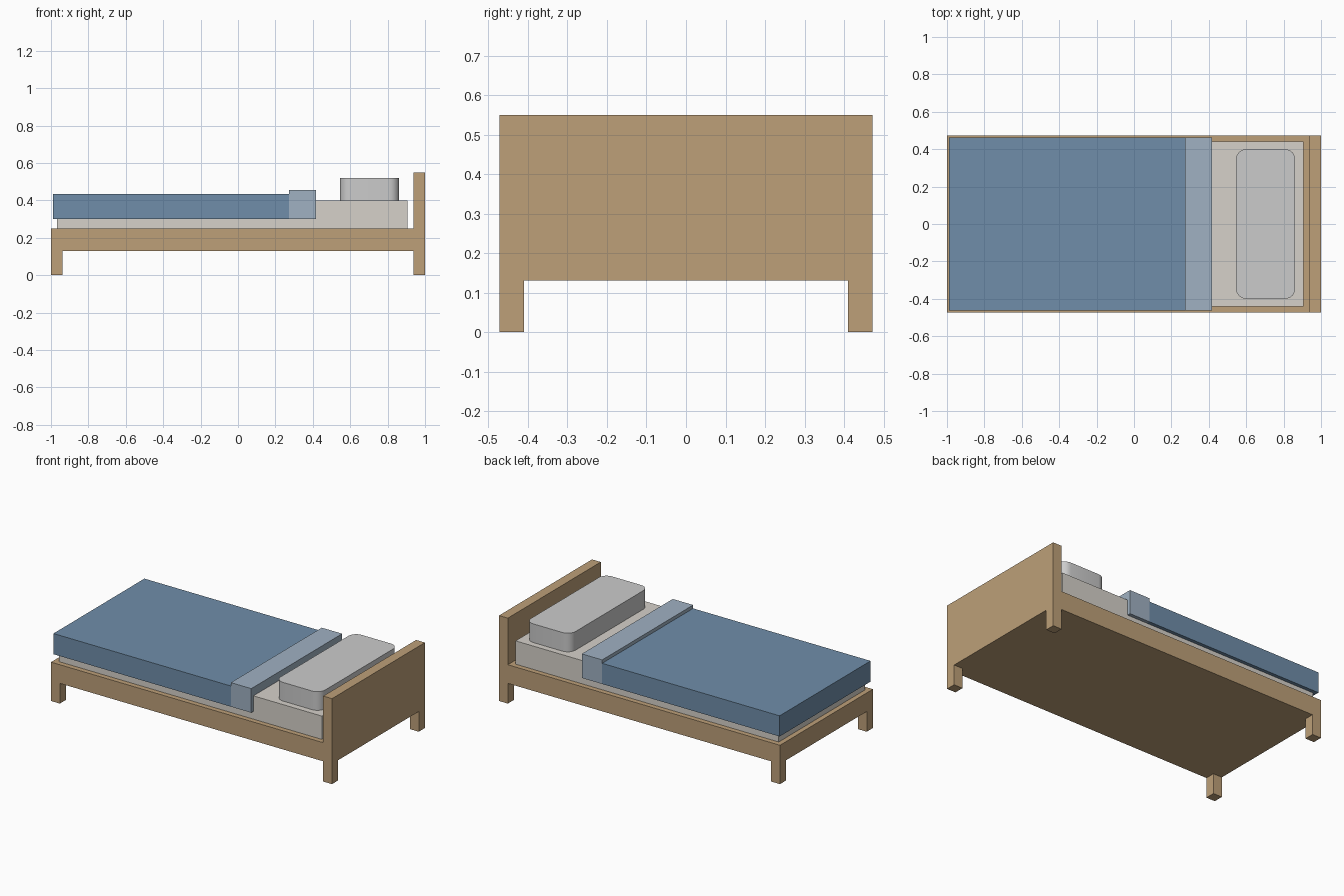
import bpy
import bmesh

if "Cube" in bpy.data.objects:
    bpy.data.objects.remove(bpy.data.objects["Cube"])


def material(name, rgb):
    mat = bpy.data.materials.new(name)
    mat.diffuse_color = (*rgb, 1)
    mat.use_nodes = True
    mat.node_tree.nodes["Principled BSDF"].inputs["Base Color"].default_value = mat.diffuse_color
    return mat


def box(name, x, y, z, mat=None):
    """Box spanning the given (low, high) ranges."""
    bm = bmesh.new()
    bmesh.ops.create_cube(bm, size=1)
    for v in bm.verts:
        v.co = [r[0] + (c + 0.5) * (r[1] - r[0]) for c, r in zip(v.co, (x, y, z))]
    mesh = bpy.data.meshes.new(name)
    bm.to_mesh(mesh)
    bm.free()
    obj = bpy.data.objects.new(name, mesh)
    bpy.context.collection.objects.link(obj)
    if mat:
        mesh.materials.append(mat)
    return obj


wood = material("wood", (0.51, 0.35, 0.19))
cream = material("cream", (0.67, 0.64, 0.59))
blue = material("blue", (0.16, 0.27, 0.40))
pale_blue = material("pale_blue", (0.35, 0.44, 0.54))

W = 0.4725     # half width of the bed
LEG = 0.0625   # leg and headboard thickness

# Wooden base and headboard
box("bed_base", (-1, 1 - LEG), (-W, W), (0.13, 0.25), wood)
box("headboard", (1 - LEG, 1), (-W, W), (0.13, 0.55), wood)

# Four square legs
for end, x in (("foot", -1), ("head", 1 - LEG)):
    for side, y in (("front", -W), ("back", W - LEG)):
        box(f"{end}_{side}_leg", (x, x + LEG), (y, y + LEG), (0, 0.13), wood)

# Bedding
box("mattress", (-0.968, 0.905), (-0.44, 0.44), (0.25, 0.40), cream)
box("blanket", (-0.99, 0.273), (-0.4625, 0.4625), (0.30, 0.433), blue)
box("blanket_fold", (0.273, 0.418), (-0.4625, 0.4625), (0.30, 0.455), pale_blue)

# Pillow with rounded upright corners
pillow = box("pillow", (0.545, 0.862), (-0.40, 0.40), (0.40, 0.52))
bm = bmesh.new()
bm.from_mesh(pillow.data)
upright = [e for e in bm.edges if abs(e.verts[0].co.z - e.verts[1].co.z) > 0.1]
bmesh.ops.bevel(bm, geom=upright, offset=0.055, segments=6, profile=0.5, affect='EDGES')
bm.to_mesh(pillow.data)
bm.free()
bpy.context.view_layer.objects.active = pillow
pillow.select_set(True)
bpy.ops.object.shade_smooth_by_angle()
